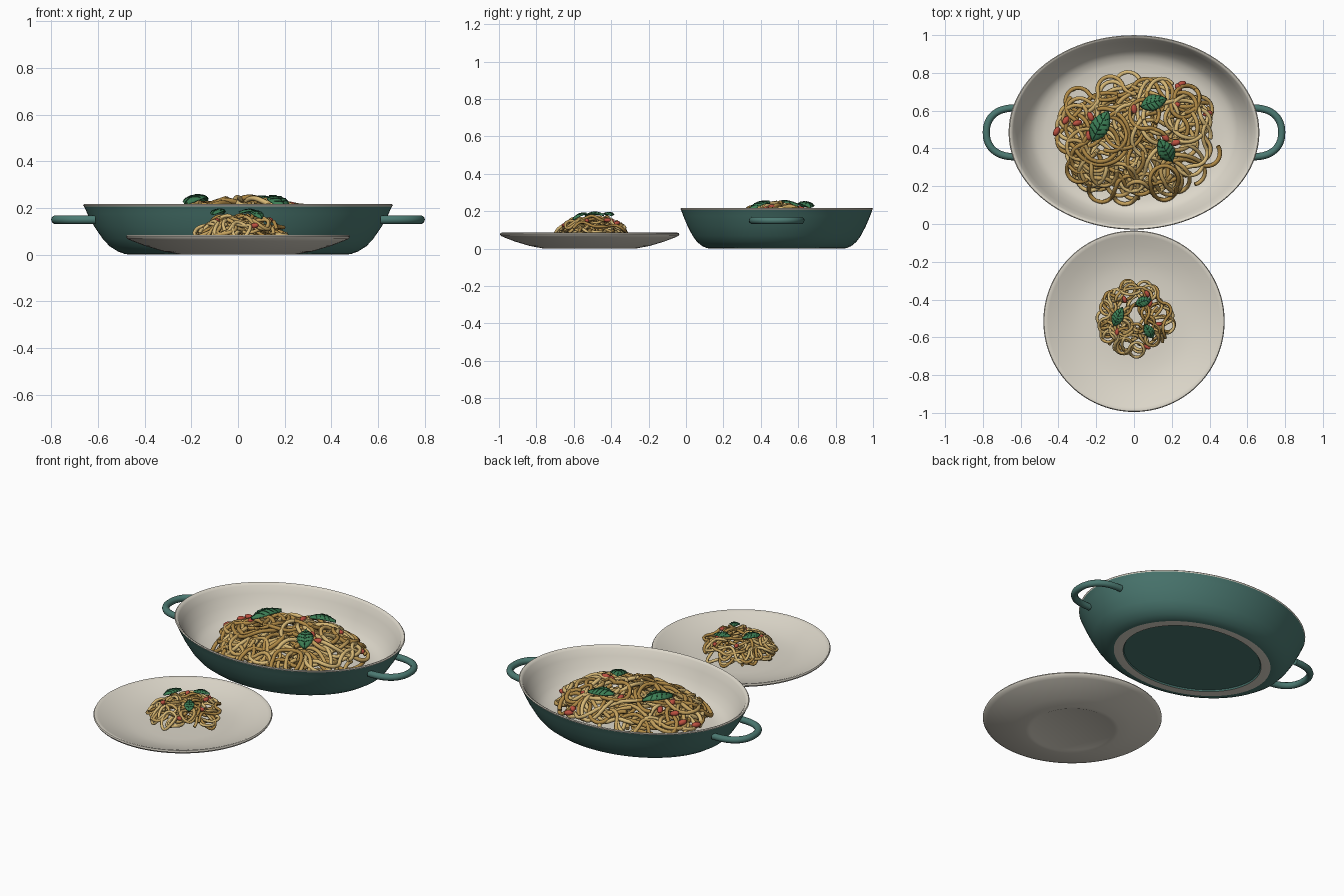
import bpy, bmesh, math, random
from mathutils import Vector, Matrix, Euler

if "Cube" in bpy.data.objects:
    bpy.data.objects.remove(bpy.data.objects["Cube"])
rng = random.Random(7)


def material(name, *rgb):
    m = bpy.data.materials.new(name)
    m.use_nodes = True
    m.diffuse_color = (*rgb, 1)
    bsdf = next(n for n in m.node_tree.nodes if n.type == 'BSDF_PRINCIPLED')
    bsdf.inputs["Base Color"].default_value = (*rgb, 1)
    bsdf.inputs["Roughness"].default_value = 0.6
    return m


TEAL = material("teal glaze", .07, .19, .165)
CREAM = material("cream glaze", .72, .68, .59)
PASTA = [material("pale pasta", .68, .48, .18),
         material("golden pasta", .56, .36, .11),
         material("toasted pasta", .43, .25, .06)]
RED = material("tomato red", .5, .08, .05)
LEAF = material("leaf green", .045, .21, .09)
VEIN = material("dark leaf vein", .015, .08, .035)


def add_mesh(name, bm, mats, angle=0.7):
    mesh = bpy.data.meshes.new(name)
    bm.to_mesh(mesh)
    bm.free()
    for m in mats:
        mesh.materials.append(m)
    mesh.shade_smooth()
    mesh.set_sharp_from_angle(angle=angle)
    ob = bpy.data.objects.new(name, mesh)
    bpy.context.collection.objects.link(ob)
    return ob


def add_tubes(name, paths, radius, mat, res=1):
    """Round tubes along point paths, turned into one mesh."""
    cu = bpy.data.curves.new(name, 'CURVE')
    cu.dimensions = '3D'
    cu.bevel_depth = radius
    cu.bevel_resolution = res
    cu.use_fill_caps = True
    for path in paths:
        sp = cu.splines.new('POLY')
        sp.points.add(len(path) - 1)
        for pt, co in zip(sp.points, path):
            pt.co = (*co, 1)
        sp.use_smooth = True
    temp = bpy.data.objects.new(name + " path", cu)
    bpy.context.collection.objects.link(temp)
    bpy.context.view_layer.update()
    mesh = bpy.data.meshes.new_from_object(
        temp.evaluated_get(bpy.context.evaluated_depsgraph_get()))
    bpy.data.objects.remove(temp)
    mesh.materials.clear()
    mesh.materials.append(mat)
    mesh.shade_smooth()
    mesh.set_sharp_from_angle(angle=1.2)
    ob = bpy.data.objects.new(name, mesh)
    bpy.context.collection.objects.link(ob)


def lathe(name, profile, centre_y, squash, mats, pick, n=96):
    """Turn a profile that starts and ends on the axis; pick(i) colours band i."""
    bm = bmesh.new()
    rings = []
    for r, z in profile:
        count = n if r else 1
        rings.append([bm.verts.new((r * math.cos(2 * math.pi * i / n),
                                    centre_y + squash * r * math.sin(2 * math.pi * i / n), z))
                      for i in range(count)])
    for b, (lo, hi) in enumerate(zip(rings, rings[1:])):
        for i in range(n):
            j = (i + 1) % n
            loop = [lo[i % len(lo)], lo[j % len(lo)], hi[j % len(hi)], hi[i % len(hi)]]
            f = bm.faces.new(list(dict.fromkeys(loop)))
            f.material_index = pick(b)
    bmesh.ops.recalc_face_normals(bm, faces=bm.faces)
    return add_mesh(name, bm, mats)


# Oval baking dish: teal outside, cream inside and on the foot ring
dish = [(0, .008), (.40, .008), (.405, 0), (.46, 0), (.485, .003), (.515, .014),
        (.55, .036), (.58, .068), (.615, .12), (.645, .175), (.66, .207), (.664, .213),
        (.659, .217), (.65, .215), (.64, .205), (.62, .165), (.59, .115),
        (.555, .07), (.52, .045), (.47, .032), (.40, .028), (0, .028)]
lathe("baking_dish", dish, .485, .775, [TEAL, CREAM],
      lambda b: 1 if b == 2 or b >= 10 else 0)

# Loop handles
for side, label in ((1, "left"), (-1, "right")):
    path = []
    for i in range(33):
        a = math.pi * (i / 32 - .5)
        c, s = math.cos(a), math.sin(a)
        path.append((side * (.61 + .172 * abs(c) ** .75),
                     .485 + .13 * math.copysign(abs(s) ** .9, s), .15))
    add_tubes(label + "_handle", [path], .019, TEAL, 3)

# Serving plate
plate = [(0, .004), (.22, .004), (.23, 0), (.25, .001), (.32, .014), (.40, .038),
         (.455, .059), (.475, .068), (.48, .077), (.476, .084), (.468, .085), (.455, .08),
         (.40, .058), (.33, .038), (.27, .027), (.2, .024), (0, .024)]
lathe("serving_plate", plate, -.515, 1, [CREAM], lambda b: 0)


class Mound:
    def __init__(self, x, y, rx, ry, floor, top, power):
        self.x, self.y, self.rx, self.ry = x, y, rx, ry
        self.floor, self.top, self.power = floor, top, power

    def reach(self, x, y):
        return math.hypot((x - self.x) / self.rx, (y - self.y) / self.ry)

    def height(self, x, y):
        u = min(self.reach(x, y), 1)
        return self.floor + (self.top - self.floor) * (1 - u * u) ** self.power


def strand(m, bend, length, radius, hollow):
    """A curly wandering strand that turns back at the mound's edge."""
    a, d = rng.uniform(0, 6.28), math.sqrt(rng.uniform(hollow, .85))
    x, y = m.x + m.rx * d * math.cos(a), m.y + m.ry * d * math.sin(a)
    head, spin = rng.uniform(0, 6.28), rng.choice((-1, 1))
    curl = spin * rng.uniform(.4, 1.3) / bend
    layer, phase = math.sqrt(rng.uniform(.02, 1)), rng.uniform(0, 6.28)
    step, path = bend * .2, []
    for i in range(int(length / step)):
        z = m.floor + radius + (m.height(x, y) - m.floor) * layer
        z += radius * 1.1 * math.sin(phase + i * .45)
        path.append((x, y, max(z, m.floor + radius)))
        if rng.random() < .06:
            curl = rng.choice((1, 1, -1)) * spin * rng.uniform(.3, 1.4) / bend
        turn = curl
        u = m.reach(x, y)
        if u > .76 or u * u < hollow:
            cross = math.cos(head) * (m.y - y) - math.sin(head) * (m.x - x)
            way = 1 if u > .76 else -1
            turn = way * math.copysign(1.25 / bend, cross)
        head += turn * step
        x += step * math.cos(head)
        y += step * math.sin(head)
    return path


def pasta(name, m, count, bend, length, radius, hollow):
    strands = [strand(m, bend, length * rng.uniform(.6, 1.3), radius, hollow)
               for _ in range(count)]
    for k, mat in enumerate(PASTA):
        add_tubes(f"{name}_{mat.name.replace(' ', '_')}", strands[k::3], radius, mat)


def tomato_bits(name, m, spots, size):
    bm = bmesh.new()
    for x, y in spots:
        z = m.height(x, y) + size * .45
        rot = Euler((0, rng.uniform(-.3, .3), rng.uniform(0, 3.14))).to_matrix().to_4x4()
        mat = Matrix.Translation((x, y, z)) @ rot @ Matrix.Diagonal((1.7, 1, .95, 1))
        bmesh.ops.create_uvsphere(bm, u_segments=12, v_segments=8, radius=size, matrix=mat)
    add_mesh(name, bm, [RED], 3)


def leaf(name, loc, angle, length, width, tilt):
    """Arched pointed leaf with a raised midrib and side veins."""
    place = Matrix.Translation(loc) @ Euler((*tilt, 0)).to_matrix().to_4x4() \
        @ Matrix.Rotation(math.radians(angle), 4, 'Z')

    def point(t, s, lift=0):
        half = .5 * width * math.sin(math.pi * min(max(t, .015), .985) ** .9) ** .8
        half *= 1 + .05 * math.cos(t * 50) * abs(s)
        z = length * .13 * (math.sin(math.pi * t) - .6) - width * .14 * s * s + lift
        return place @ Vector(((t - .5) * length, s * half, z))

    bm = bmesh.new()
    n, w = 24, 6
    grid = [[bm.verts.new(point(i / n, 2 * j / w - 1)) for j in range(w + 1)]
            for i in range(n + 1)]
    for i in range(n):
        for j in range(w):
            bm.faces.new((grid[i][j], grid[i + 1][j], grid[i + 1][j + 1], grid[i][j + 1]))
    ob = add_mesh(name, bm, [LEAF])
    thick = ob.modifiers.new("thickness", 'SOLIDIFY')
    thick.thickness = .005
    lift = .0015
    veins = [[point(i / 16, 0, lift) for i in range(-1, 17)]]
    for t in (.2, .36, .52, .68):
        for s in (-1, 1):
            veins.append([point(t + .13 * q / 4, s * .85 * q / 4, lift) for q in range(5)])
    add_tubes(name + "_veins", veins, width * .018, VEIN)


# Pasta in the dish
big = Mound(.02, .47, .49, .35, .028, .225, .6)
pasta("dish_pasta", big, 75, .085, .75, .0115, 0)
tomato_bits("dish_tomato_bits", big,
            [(-.36, .55), (-.41, .49), (-.30, .535), (-.23, .57), (.235, .72), (.25, .74),
             (.22, .63), (.39, .585), (0, .61), (.22, .43), (.165, .46), (-.24, .47)], .016)
leaf("dish_leaf_a", (-.18, .52, .247), 62, .18, .10, (0, -.1))
leaf("dish_leaf_b", (.105, .645, .243), 18, .145, .085, (-.15, 0))
leaf("dish_leaf_c", (.17, .385, .24), 122, .145, .09, (.3, .15))

# Pasta on the plate
small = Mound(.015, -.5, .225, .215, .024, .165, .5)
pasta("plate_pasta", small, 34, .048, .5, .0085, .06)
tomato_bits("plate_tomato_bits", small,
            [(.07, -.37), (.085, -.42), (.13, -.53), (-.09, -.57), (.07, -.65),
             (-.05, -.40)], .012)
leaf("plate_leaf_a", (-.085, -.49, .19), 65, .11, .062, (0, -.1))
leaf("plate_leaf_b", (.05, -.41, .19), 18, .09, .055, (-.1, 0))
leaf("plate_leaf_c", (.08, -.57, .182), 122, .09, .055, (.3, .15))
